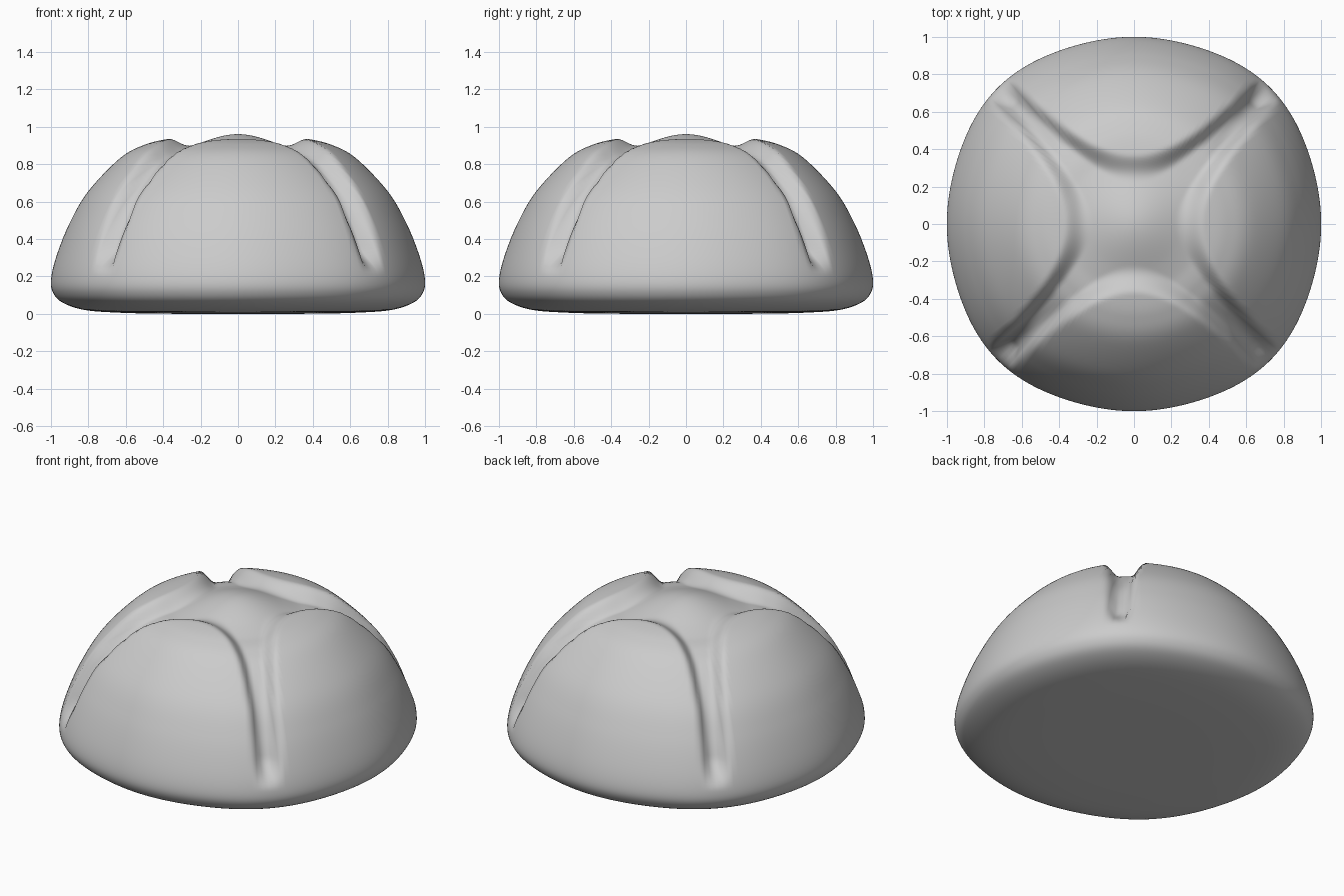
import bpy, bmesh, math

if "Cube" in bpy.data.objects:
    bpy.data.objects.remove(bpy.data.objects["Cube"])

# Half profile of the bun (radius, height), crown to base centre
PROFILE = [(0, .96), (.13, .957), (.25, .949), (.37, .935), (.5, .903), (.63, .832),
           (.8, .655), (.9, .485), (.97, .31), (1, .18), (.985, .105), (.93, .055),
           (.82, .02), (.65, .006), (.4, 0), (0, 0)]
STEPS, SEGMENTS = 8, 192


def smooth(a, b, x):
    t = max(0, min(1, (x - a) / (b - a)))
    return t * t * (3 - 2 * t)


def spline(points, steps):
    """Catmull-Rom curve through the points."""
    ext = [(-points[1][0], points[1][1])] + points + [(-points[-2][0], points[-2][1])]
    out = []
    for i in range(1, len(ext) - 2):
        p = ext[i - 1:i + 3]
        for s in range(steps):
            t = s / steps
            out.append(tuple(.5 * (2 * b + (c - a) * t + (2 * a - 5 * b + 4 * c - d) * t * t
                                   + (3 * b - a - 3 * c + d) * t ** 3)
                             for a, b, c, d in zip(*p)))
    return out + [points[-1]]


curve = spline(PROFILE, STEPS)
bm = bmesh.new()
rings = []
for i in range(1, len(curve) - 1):
    r, z = curve[i]
    dr, dz = curve[i + 1][0] - curve[i - 1][0], curve[i + 1][1] - curve[i - 1][1]
    length = math.hypot(dr, dz)
    nr, nz = -dz / length, dr / length
    upper = i <= 9 * STEPS
    ring = []
    for k in range(SEGMENTS):
        a = 2 * math.pi * k / SEGMENTS
        # Rim swells slightly at the diagonals
        R = r * (1 + .03 * math.sin(2 * a) ** 4 * smooth(.4, 1, r))
        depth = 0
        if upper:
            # Cross-shaped cut bounded by four hyperbolic petal edges
            u = r * r * abs(math.cos(2 * a))
            depth = .078 * (1 - smooth(.05, .14, u)) * smooth(0, .4, r) * smooth(.2, .38, z)
        rad, h = R - nr * depth, z - nz * depth
        ring.append(bm.verts.new((rad * math.cos(a), rad * math.sin(a), h)))
    rings.append(ring)

# Skin the rings and close both poles
for top, low in zip(rings, rings[1:]):
    for k in range(SEGMENTS):
        n = (k + 1) % SEGMENTS
        bm.faces.new((top[k], low[k], low[n], top[n]))
for ring, z in ((rings[0], .96), (rings[-1], 0)):
    pole = bm.verts.new((0, 0, z))
    for k in range(SEGMENTS):
        bm.faces.new((ring[k], ring[(k + 1) % SEGMENTS], pole))
bmesh.ops.recalc_face_normals(bm, faces=bm.faces)
low = min(v.co.z for v in bm.verts)
bmesh.ops.translate(bm, verts=bm.verts, vec=(0, 0, -low))

mesh = bpy.data.meshes.new("cross_cut_bun")
bm.to_mesh(mesh)
bm.free()
for f in mesh.polygons:
    f.use_smooth = True
bun = bpy.data.objects.new("cross_cut_bun", mesh)
bpy.context.collection.objects.link(bun)
